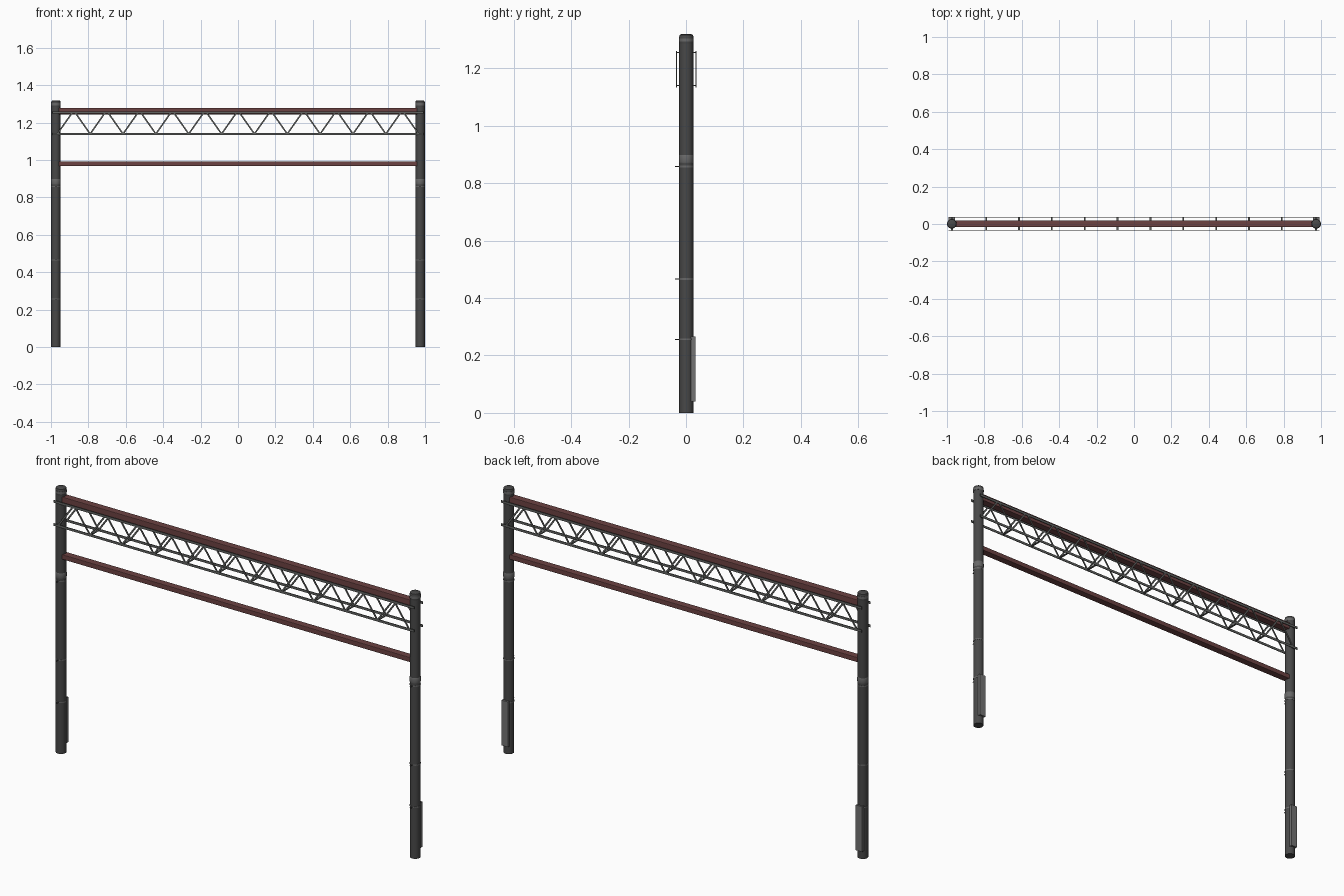
import bpy
import math
from mathutils import Matrix, Vector

cube = bpy.data.objects.get("Cube")
if cube:
    bpy.data.objects.remove(cube)


def material(name, rgb):
    m = bpy.data.materials.new(name)
    m.use_nodes = True
    m.diffuse_color = (*rgb, 1)
    m.node_tree.nodes["Principled BSDF"].inputs["Base Color"].default_value = (*rgb, 1)
    return m


POST = material("dark grey steel", (0.065, 0.065, 0.065))
BAND = material("mid grey band", (0.14, 0.14, 0.14))
TRUSS = material("truss grey", (0.12, 0.125, 0.12))
BOX = material("light grey housing", (0.17, 0.17, 0.17))
RED = material("dull red", (0.15, 0.055, 0.055))

CY = 0.001        # centre plane of the frame
POST_X = 0.974
RADIUS = 0.0245
TOP_Z, LOW_Z = 1.254, 1.139
SIDE_Y = 0.034


def box(name, centre, size, mat, bevel=0):
    bpy.ops.mesh.primitive_cube_add(size=1, location=centre)
    ob = bpy.context.object
    ob.name = name
    ob.scale = size
    bpy.ops.object.transform_apply(location=False, rotation=False, scale=True)
    ob.data.materials.append(mat)
    if bevel:
        mod = ob.modifiers.new("bevel", 'BEVEL')
        mod.width = bevel
        mod.segments = 2
    return ob


def flat_bar(name, a, b, width, mat, thickness=0.003):
    """Flat strip between two points of the same depth, thin along y."""
    a, b = Vector(a), Vector(b)
    d = b - a
    ob = box(name, (0, 0, 0), (d.length, thickness, width), mat)
    ob.matrix_world = (Matrix.Translation((a + b) / 2)
                       @ Matrix.Rotation(-math.atan2(d.z, d.x), 4, 'Y'))
    return ob


def turned(name, x, profile, mat, sides=20):
    """Closed solid of revolution from (radius, height) pairs."""
    verts, faces = [], []
    for r, z in profile:
        for i in range(sides):
            t = math.tau * i / sides
            verts.append((x + r * math.cos(t), CY + r * math.sin(t), z))
    for k in range(len(profile) - 1):
        for i in range(sides):
            j = (i + 1) % sides
            faces.append((k * sides + i, k * sides + j, (k + 1) * sides + j, (k + 1) * sides + i))
    faces.append(tuple(reversed(range(sides))))
    faces.append(tuple(range((len(profile) - 1) * sides, len(profile) * sides)))
    me = bpy.data.meshes.new(name)
    me.from_pydata(verts, [], faces)
    me.materials.append(mat)
    ob = bpy.data.objects.new(name, me)
    bpy.context.collection.objects.link(ob)
    bpy.ops.object.select_all(action='DESELECT')
    ob.select_set(True)
    bpy.context.view_layer.objects.active = ob
    bpy.ops.object.shade_smooth_by_angle(angle=math.radians(40))
    return ob


# Posts with caps, collars, clamps and rear housings
for side, s in (("left", 1), ("right", -1)):
    x = s * POST_X
    turned(side + "_post", x, [(RADIUS, 0), (RADIUS, 1.29)], POST)
    turned(side + "_cap", x, [(RADIUS, 1.285), (0.0253, 1.289), (0.0253, 1.307),
                              (0.0235, 1.315), (0.019, 1.318)], POST)
    turned(side + "_cap_band", x, [(0.0258, 1.292), (0.0258, 1.304)], BAND)
    turned(side + "_collar", x, [(RADIUS, 0.87), (0.0258, 0.874), (0.0258, 0.894),
                                 (RADIUS, 0.898)], BAND)
    for i, z in enumerate((0.256, 0.466, 0.858)):
        turned(f"{side}_clamp_{i + 1}", x, [(0.0252, z - 0.003), (0.0252, z + 0.003)], BAND)
        box(f"{side}_clamp_tab_{i + 1}", (x, CY - 0.03, z), (0.006, 0.018, 0.003), POST)
    box(side + "_rear_housing", (x, 0.0235, 0.153), (0.034, 0.02, 0.225), BOX)

# Red horizontal beams
length = 2 * (POST_X - 0.015)
box("upper_beam", (0, CY, 1.261), (length, 0.036, 0.035), RED, 0.003)
box("lower_beam", (0, CY, 0.98), (length, 0.036, 0.024), RED, 0.003)

# Truss: two lattice sides joined by cross bars
BAYS = 11
HALF = 0.966
STEP = 2 * HALF / BAYS
for side, y in (("front", CY - SIDE_Y), ("back", CY + SIDE_Y)):
    for level, z in (("top", TOP_Z), ("bottom", LOW_Z)):
        flat_bar(f"{side}_{level}_chord", (-0.992, y, z), (0.992, y, z), 0.012, TRUSS)
    for i in range(BAYS):
        x0 = i * STEP - HALF
        for k, (a, b) in enumerate(((x0, x0 + STEP * 0.46), (x0 + STEP, x0 + STEP * 0.54))):
            flat_bar(f"{side}_diagonal_{i + 1}_{k + 1}", (a, y, LOW_Z), (b, y, TOP_Z),
                     0.008, TRUSS)
for i in range(1, BAYS):
    box(f"cross_bar_{i}", (i * STEP - HALF, CY, LOW_Z), (0.009, 2 * SIDE_Y, 0.004), TRUSS)

# Brackets holding the chords to the posts
for side, s in (("left", 1), ("right", -1)):
    for level, z in (("top", TOP_Z), ("bottom", LOW_Z)):
        box(f"{side}_{level}_bracket", (s * POST_X, CY, z), (0.01, 2 * SIDE_Y, 0.004), TRUSS)
